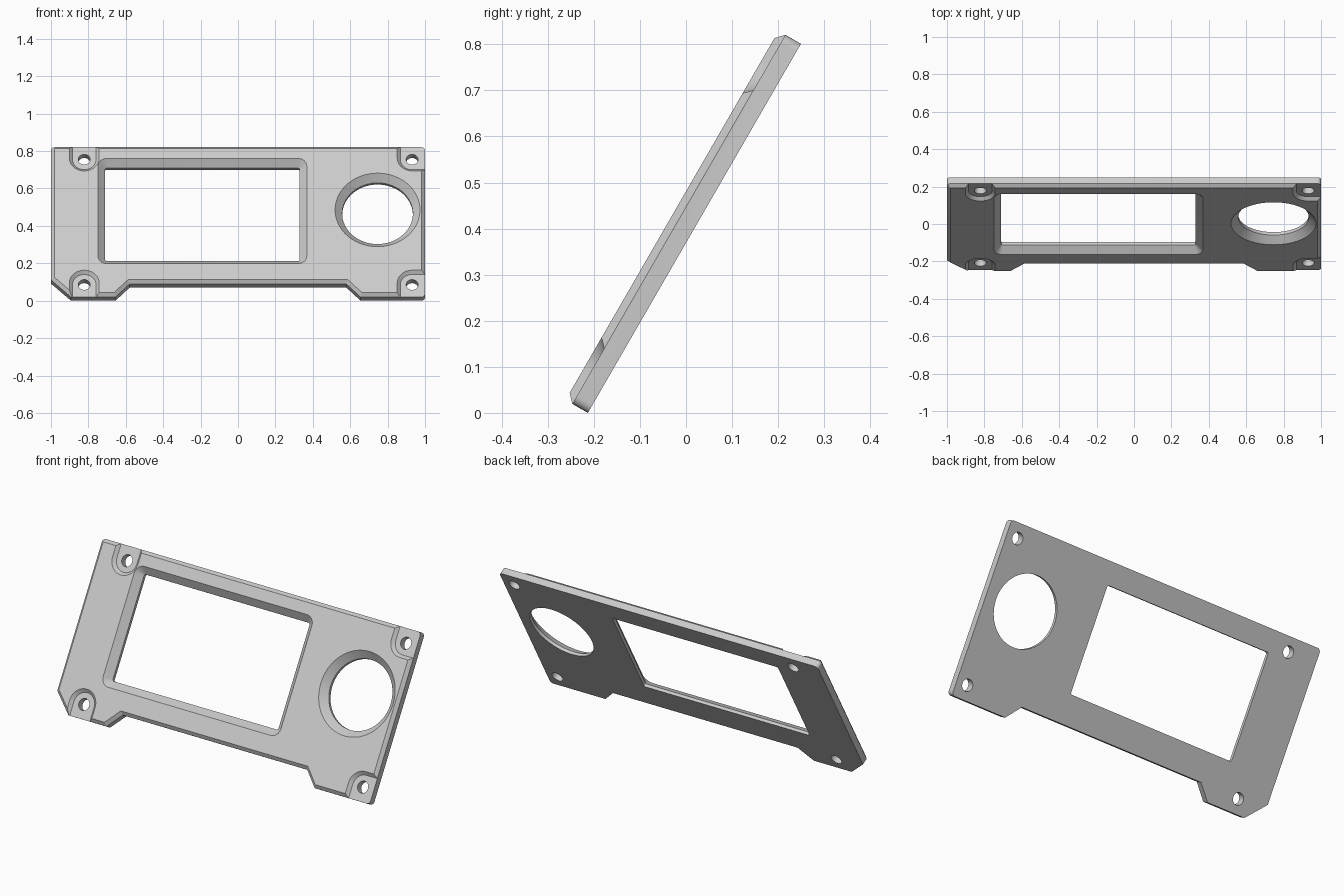
import bpy, bmesh, math
from mathutils import Matrix, Vector

cube = bpy.data.objects.get("Cube")
if cube:
    bpy.data.objects.remove(cube, do_unlink=True)

HEIGHT, THICK, STEP, BEVEL = 0.925, 0.056, 0.039, 0.018

grey = bpy.data.materials.new("light grey plastic")
grey.use_nodes = True
grey.diffuse_color = (0.6, 0.6, 0.6, 1)
grey.node_tree.nodes["Principled BSDF"].inputs["Base Color"].default_value = (0.6, 0.6, 0.6, 1)


def arc(cx, cy, r, a0, a1, n):
    """Points on an arc, angles in degrees."""
    angles = [math.radians(a0 + (a1 - a0) * i / n) for i in range(n + 1)]
    return [(cx + r * math.cos(a), cy + r * math.sin(a)) for a in angles]


def inset(points, d):
    """Move every side of a counter-clockwise polygon inwards by d."""
    result = []
    for i, p in enumerate(points):
        p = Vector(p)
        before = (p - Vector(points[i - 1])).normalized()
        after = (Vector(points[(i + 1) % len(points)]) - p).normalized()
        n1, n2 = Vector((-before.y, before.x)), Vector((-after.y, after.x))
        result.append(p + (n1 + n2) * d / (1 + n1.dot(n2)))
    return result


def loft(name, levels):
    """Closed solid through (height, outline) levels with equal point counts."""
    bm = bmesh.new()
    rings = [[bm.verts.new((p[0], p[1], w)) for p in pts] for w, pts in levels]
    bm.faces.new(rings[0])
    bm.faces.new(rings[-1])
    for low, high in zip(rings, rings[1:]):
        for i in range(len(low)):
            j = (i + 1) % len(low)
            bm.faces.new((low[i], low[j], high[j], high[i]))
    bmesh.ops.recalc_face_normals(bm, faces=bm.faces)
    mesh = bpy.data.meshes.new(name)
    bm.to_mesh(mesh)
    bm.free()
    mesh.materials.append(grey)
    obj = bpy.data.objects.new(name, mesh)
    bpy.context.collection.objects.link(obj)
    return obj


def cut(target, cutter):
    bpy.context.view_layer.objects.active = target
    mod = target.modifiers.new("cut", "BOOLEAN")
    mod.operation, mod.solver, mod.object = "DIFFERENCE", "EXACT", cutter
    bpy.ops.object.modifier_apply(modifier=mod.name)
    bpy.data.objects.remove(cutter, do_unlink=True)


# Panel with a bevelled front rim, two feet and one clipped corner
R = 0.02
outline = [(-1, 0.105), (-0.893, 0), (-0.655, 0), (-0.58, 0.08), (0.58, 0.08), (0.655, 0)]
outline += arc(1 - R, R, R, -90, 0, 6)
outline += arc(1 - R, HEIGHT - R, R, 0, 90, 6)
outline += arc(-1 + R, HEIGHT - R, R, 90, 180, 6)
panel = loft("front_panel", [(0, outline), (STEP, outline), (THICK, inset(outline, BEVEL))])


# Display window with a sloped border
def window(d):
    r, x0, x1, y0, y1 = 0.01 + d, -0.711 - d, 0.33 + d, 0.234 - d, 0.808 + d
    return (arc(x1 - r, y0 + r, r, -90, 0, 8) + arc(x1 - r, y1 - r, r, 0, 90, 8)
            + arc(x0 + r, y1 - r, r, 90, 180, 8) + arc(x0 + r, y0 + r, r, 180, 270, 8))


cut(panel, loft("window_cutter", [(-0.02, window(0)), (0.018, window(0)), (0.076, window(0.058))]))


# Round dial opening with a sloped border
def circle(x, y, r, n=64):
    return arc(x, y, r, 0, 360, n)[:-1]


cut(panel, loft("dial_cutter", [(h, circle(0.746, 0.528, r))
                                for h, r in ((-0.02, 0.189), (0.018, 0.189), (0.076, 0.247))]))


# Screw pockets, open towards the nearest rim, each with a through hole
def pocket(x, y, r, up, at_side):
    if at_side:
        pts = [(0.3, -r)] + arc(0, 0, r, -90, -180, 12) + [(-r, 0.2), (0.3, 0.2)]
    else:
        pts = arc(0, 0, r, 0, -180, 24) + [(-r, 0.2), (r, 0.2)]
    return [(x + px, y + py * up) for px, py in pts]


for x, at_side in ((-0.822, False), (0.931, True)):
    for y, up in ((0.076, -1), (HEIGHT - 0.076, 1)):
        cut(panel, loft("pocket_cutter", [(STEP, pocket(x, y, 0.063, up, at_side)),
                                          (STEP + 0.04, pocket(x, y, 0.103, up, at_side))]))
        cut(panel, loft("hole_cutter", [(-0.02, circle(x, y, 0.032, 32)),
                                        (0.1, circle(x, y, 0.032, 32))]))

# Lean the panel back and stand it on the ground
panel.data.transform(Matrix.Translation((0, -0.213, 0)) @ Matrix.Rotation(math.radians(60), 4, "X"))
bpy.ops.object.select_all(action="DESELECT")
panel.select_set(True)
bpy.context.view_layer.objects.active = panel
bpy.ops.object.shade_smooth_by_angle(angle=math.radians(25))
